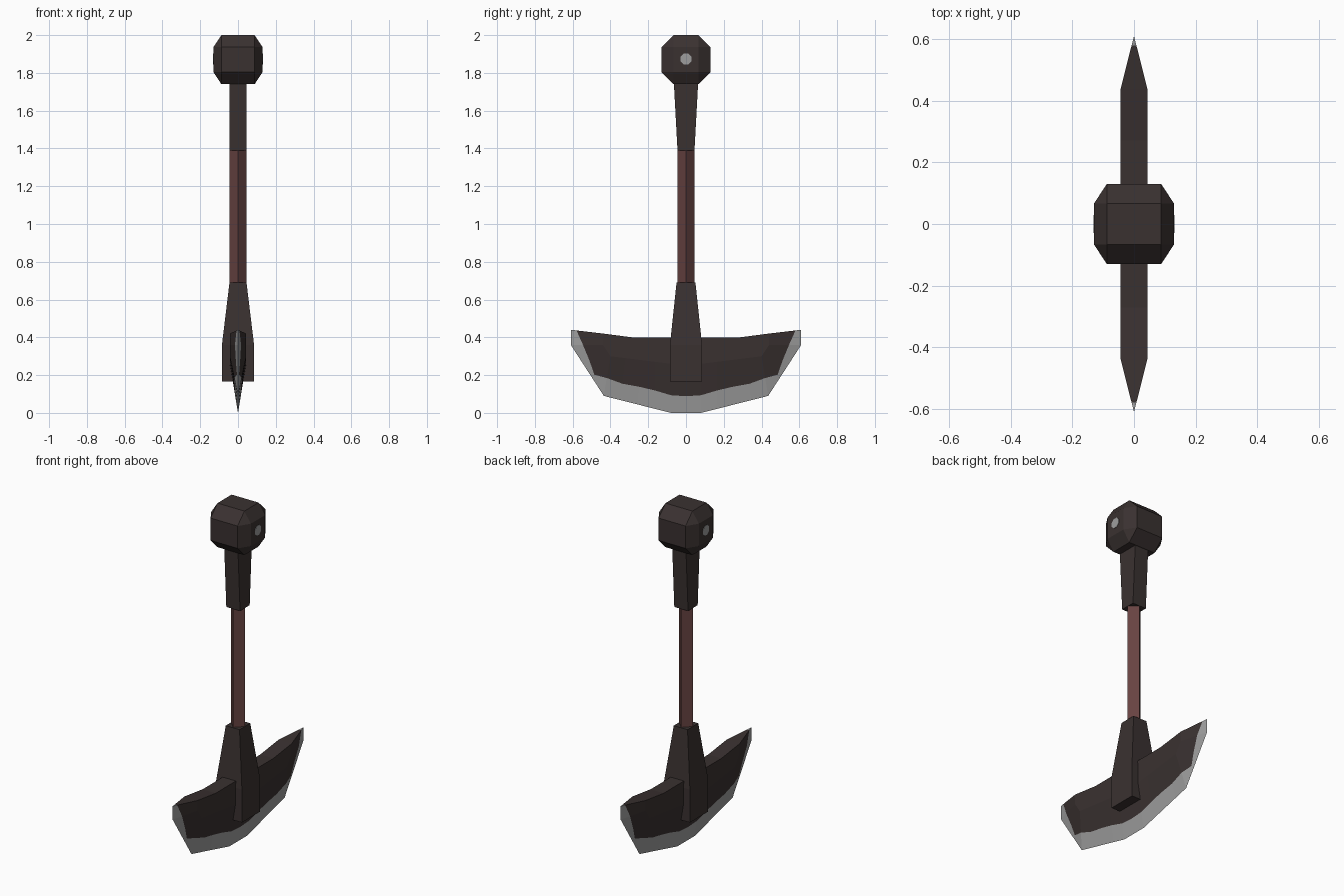
import bpy, bmesh, math
from mathutils import Vector

if "Cube" in bpy.data.objects:
    bpy.data.objects.remove(bpy.data.objects["Cube"])


def material(name, rgb):
    m = bpy.data.materials.new(name)
    m.diffuse_color = (*rgb, 1)
    m.use_nodes = True
    m.node_tree.nodes["Principled BSDF"].inputs["Base Color"].default_value = m.diffuse_color
    return m


DARK = material("dark iron", (0.042, 0.031, 0.030))
WOOD = material("red brown wood", (0.135, 0.056, 0.054))
STEEL = material("bare steel", (0.34, 0.34, 0.34))


def finish(name, bm, *mats):
    bmesh.ops.recalc_face_normals(bm, faces=bm.faces)
    me = bpy.data.meshes.new(name)
    bm.to_mesh(me)
    bm.free()
    for m in mats:
        me.materials.append(m)
    ob = bpy.data.objects.new(name, me)
    bpy.context.collection.objects.link(ob)
    return ob


def loft(name, sections, mat):
    """Stack of 4-sided rings, each given as (corner list, z)."""
    bm = bmesh.new()
    rings = [[bm.verts.new((x, y, z)) for x, y in pts] for pts, z in sections]
    for a, b in zip(rings, rings[1:]):
        for i in range(4):
            j = (i + 1) % 4
            bm.faces.new((a[i], a[j], b[j], b[i]))
    bm.faces.new(rings[0])
    bm.faces.new(rings[-1])
    return finish(name, bm, mat)


def rect(x, y):
    return [(-x, -y), (x, -y), (x, y), (-x, y)]


def diamond(r):
    return [(r, 0), (0, r), (-r, 0), (0, -r)]


# Shaft, upper collar and blade socket
loft("shaft", [(diamond(0.045), 0.66), (diamond(0.045), 1.42)], WOOD)
loft("upper_collar", [(rect(0.045, 0.045), 1.39), (rect(0.045, 0.065), 1.76)], DARK)
loft("blade_socket", [(rect(0.085, 0.085), 0.165), (rect(0.085, 0.085), 0.36),
                      (rect(0.045, 0.05), 0.69)], DARK)

# Pommel: chamfered block as the hull of its six face rectangles
bm = bmesh.new()
signs = (-1, 1)
for i in signs:
    for j in signs:
        for k in signs:
            for p in ((0.13, 0.066, 0.066), (0.088, 0.13, 0.066), (0.088, 0.066, 0.13)):
                bm.verts.new((i * p[0], j * p[1], 1.87 + k * p[2]))
bmesh.ops.convex_hull(bm, input=bm.verts)
bmesh.ops.dissolve_limit(bm, angle_limit=0.02, verts=bm.verts, edges=bm.edges)
finish("pommel", bm, DARK)

# Steel studs on both sides of the pommel
for side, label in ((1, "right"), (-1, "left")):
    bm = bmesh.new()
    ring = [[bm.verts.new((side * x, 0.031 * math.cos(a), 1.873 + 0.031 * math.sin(a)))
             for a in [math.pi * (n + 0.5) / 4 for n in range(8)]] for x in (0.129, 0.132)]
    for n in range(8):
        m = (n + 1) % 8
        bm.faces.new((ring[0][n], ring[0][m], ring[1][m], ring[1][n]))
    bm.faces.new(ring[1])
    finish("pommel_stud_" + label, bm, STEEL)

# Blade: flat cheek outline, cutting edge outline, and the steel border between
T = 0.043
cheek = [(0, 0.26), (0.08, 0.26), (0.40, 0.30), (0.44, 0.36), (0.44, 0.42)]
edge = [(0, 0.0), (0.08, 0.0), (0.435, 0.09), (0.61, 0.36), (0.61, 0.44)]
# (segment, position along it, share of the bevel that stays dark)
samples = [(0, 0, .66), (0, 1, .64), (1, .25, .61), (1, .5, .60), (1, .75, .61),
           (1, 1, .55), (2, .35, .87), (2, .6, .74), (2, 1, .62), (3, 1, .82)]
half = []
for s, t, f in samples:
    a = Vector(cheek[s]).lerp(Vector(cheek[s + 1]), t)
    c = Vector(edge[s]).lerp(Vector(edge[s + 1]), t)
    half.append((a, a.lerp(c, f), c, T * (1 - f)))
flip = Vector((-1, 1))
path = [(a * flip, b * flip, c * flip, x) for a, b, c, x in half[:0:-1]] + half

bm = bmesh.new()


def vert(x, p):
    return bm.verts.new((x, p.x, p.y))


tip = [vert(0, c) for a, b, c, x in path]
sides = {}
for s in signs:
    A = [vert(s * T, a) for a, b, c, x in path]
    B = [vert(s * x, b) for a, b, c, x in path]
    top = [vert(s * T, Vector(p)) for p in ((0.27, 0.398), (-0.27, 0.398))]
    sides[s] = (A, B, top)
    for i in range(len(path) - 1):
        bm.faces.new((A[i], A[i + 1], B[i + 1], B[i]))
        bm.faces.new((B[i], B[i + 1], tip[i + 1], tip[i])).material_index = 1
    bm.faces.new(A + top)
(A, B, U), (C, D, V) = sides[-1], sides[1]
for e in (0, -1):
    bm.faces.new((A[e], B[e], D[e], C[e]))
    bm.faces.new((B[e], tip[e], D[e])).material_index = 1
back, back2 = [A[-1]] + U + [A[0]], [C[-1]] + V + [C[0]]
for i in range(3):
    bm.faces.new((back[i], back[i + 1], back2[i + 1], back2[i]))
finish("blade", bm, DARK, STEEL)
